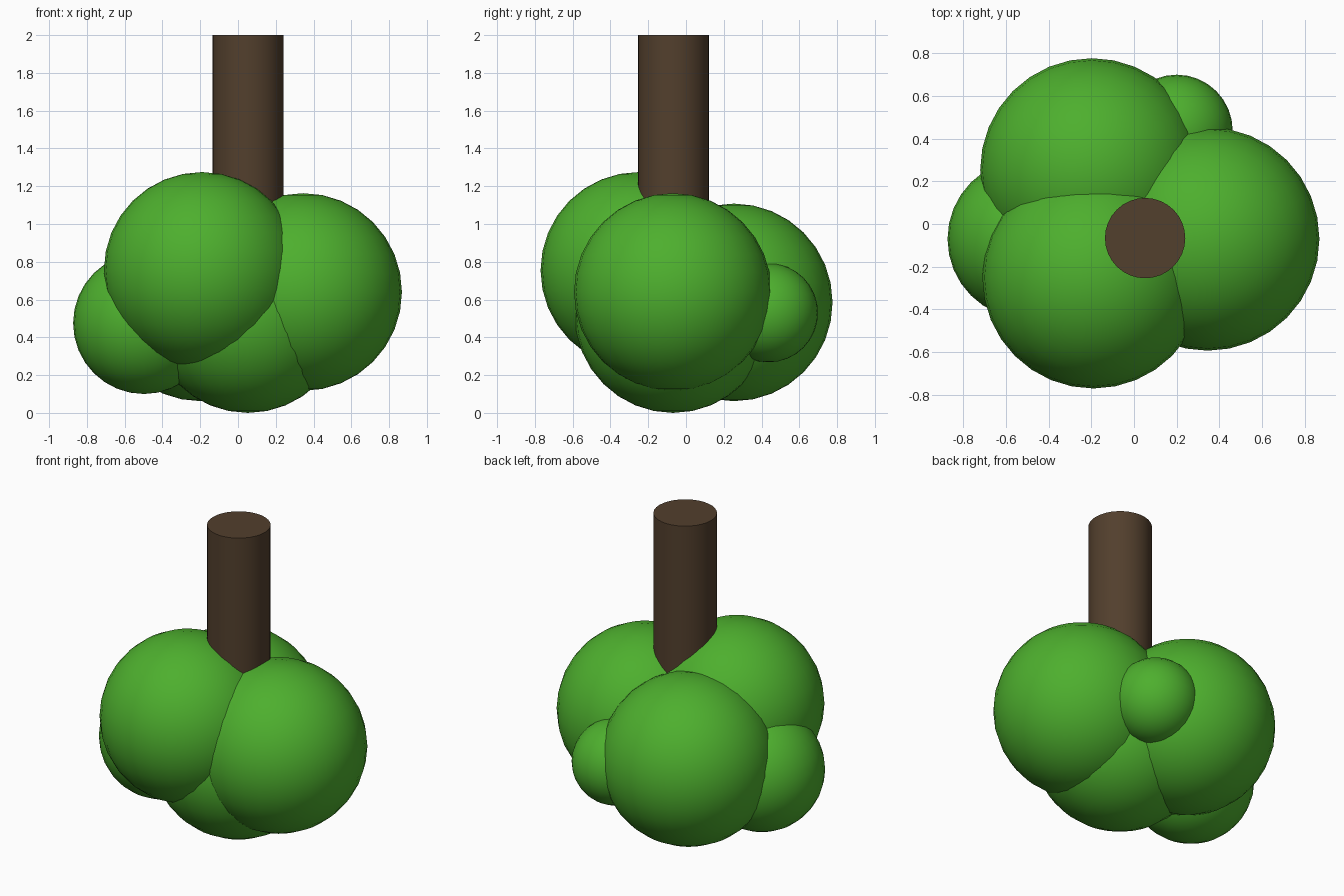
import bpy
from math import radians

if "Cube" in bpy.data.objects:
    bpy.data.objects.remove(bpy.data.objects["Cube"])


def material(name, color):
    mat = bpy.data.materials.new(name)
    mat.diffuse_color = color
    mat.use_nodes = True
    mat.node_tree.nodes["Principled BSDF"].inputs["Base Color"].default_value = mat.diffuse_color
    return mat


leaf = material("leaf_green", (0.075, 0.43, 0.027, 1))
bark = material("bark_brown", (0.085, 0.05, 0.026, 1))


def finish(name, mat):
    obj = bpy.context.object
    obj.name = name
    obj.data.materials.append(mat)
    bpy.ops.object.shade_smooth_by_angle(angle=radians(40))


# Foliage clumps: name, centre, radius
clumps = [
    ("foliage_front", (-0.19, -0.25, 0.755), 0.52),
    ("foliage_right", (0.345, -0.07, 0.64), 0.523),
    ("foliage_back", (-0.197, 0.253, 0.585), 0.523),
    ("foliage_bottom", (0.052, -0.068, 0.522), 0.522),
    ("foliage_small_left", (-0.498, -0.07, 0.475), 0.375),
    ("foliage_small_back", (0.2, 0.437, 0.53), 0.262),
]
for name, centre, radius in clumps:
    bpy.ops.mesh.primitive_uv_sphere_add(
        segments=32, ring_count=16, radius=radius, location=centre)
    finish(name, leaf)

# Trunk, rising from inside the foliage
bottom, top = 0.52, 2.0
bpy.ops.mesh.primitive_cylinder_add(
    vertices=32, radius=0.188, depth=top - bottom,
    location=(0.052, -0.066, (top + bottom) / 2))
finish("trunk", bark)
